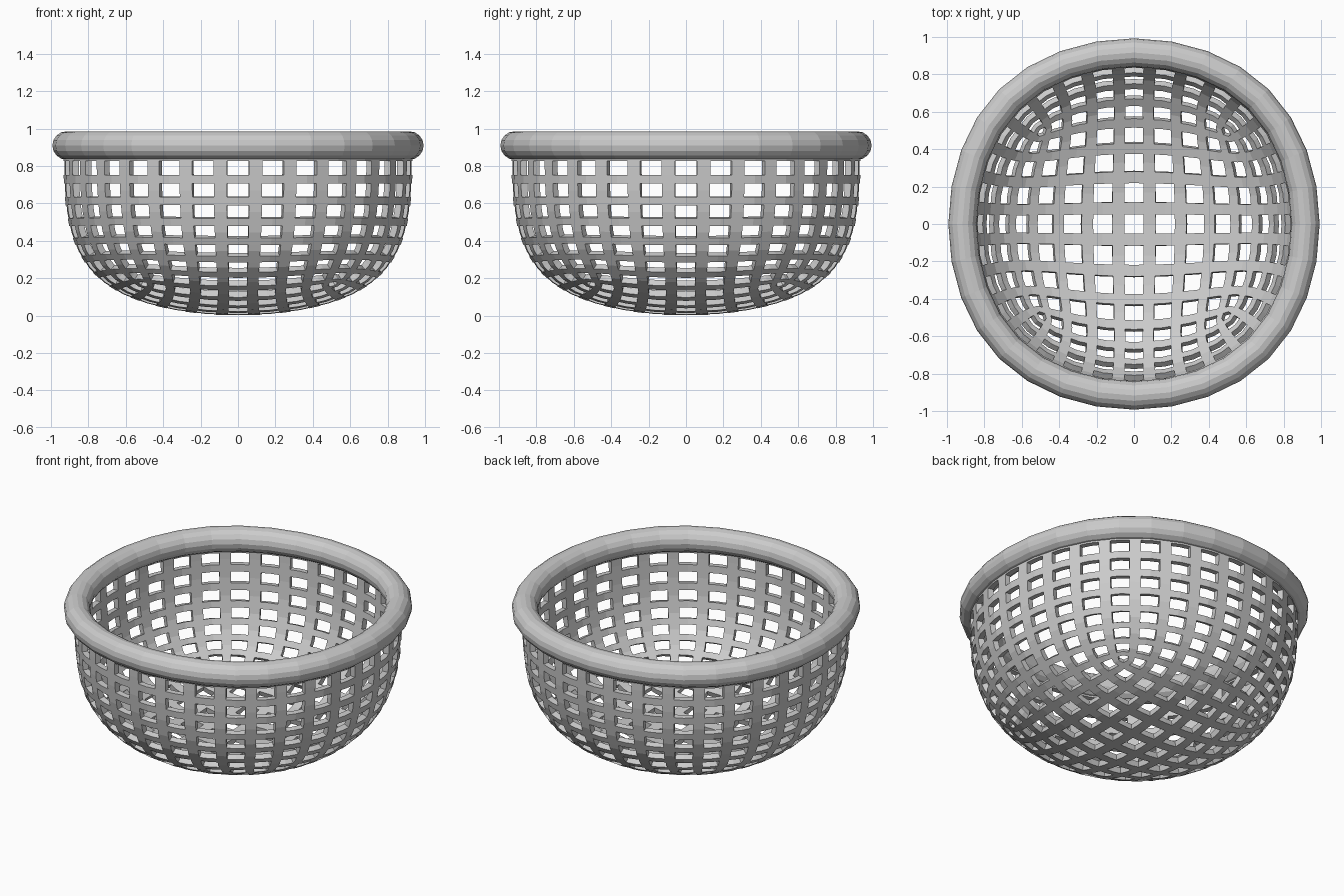
import bpy, bmesh, math
from mathutils import Vector

if "Cube" in bpy.data.objects:
    bpy.data.objects.remove(bpy.data.objects["Cube"])

HALF_W, HALF_H = 1.0, 0.485     # half size of the open box that is rounded into a bowl
THICK, HOLE = 0.035, 0.31       # wall thickness, hole half-size as a fraction of a cell
RIM_R, RIM_SIDES = 0.076, 16

grey = bpy.data.materials.new("light_grey")
grey.diffuse_color = (0.6, 0.6, 0.6, 1)
grey.use_nodes = True
grey.node_tree.nodes["Principled BSDF"].inputs["Base Color"].default_value = grey.diffuse_color


def add_object(name, mesh):
    ob = bpy.data.objects.new(name, mesh)
    bpy.context.collection.objects.link(ob)
    mesh.materials.clear()
    mesh.materials.append(grey)
    return ob


def applied(ob):
    deps = bpy.context.evaluated_depsgraph_get()
    deps.update()
    return bpy.data.meshes.new_from_object(ob.evaluated_get(deps))


# Rounded bowl: an open-topped box, subdivided and smoothed
bm = bmesh.new()
bmesh.ops.create_cube(bm, size=2)
bm.faces.ensure_lookup_table()
bmesh.ops.delete(bm, geom=[f for f in bm.faces if f.normal.z > 0.5], context='FACES_ONLY')
bmesh.ops.scale(bm, vec=(HALF_W, HALF_W, HALF_H), verts=bm.verts)
cage = bpy.data.meshes.new("bowl_cage")
bm.to_mesh(cage)
bm.free()
helper = add_object("bowl_cage", cage)
sub = helper.modifiers.new("round", 'SUBSURF')
sub.levels = sub.render_levels = 3
bowl = applied(helper)
bpy.data.objects.remove(helper)
lift = THICK / 2 - min(v.co.z for v in bowl.vertices)
for v in bowl.vertices:
    v.co.z += lift

# Lattice: each cell becomes a cross of strips, leaving a hole at every grid corner
src = bmesh.new()
src.from_mesh(bowl)
out = bmesh.new()
ticks = (0, HOLE, 1 - HOLE, 1)
for f in src.faces:
    a, b, c, d = (v.co for v in f.verts)
    grid = [[out.verts.new(a.lerp(b, s).lerp(d.lerp(c, s), t)) for s in ticks] for t in ticks]
    for i in range(3):
        for j in range(3):
            if i == 1 or j == 1:
                out.faces.new((grid[i][j], grid[i][j + 1], grid[i + 1][j + 1], grid[i + 1][j]))
bmesh.ops.remove_doubles(out, verts=out.verts, dist=1e-4)
bmesh.ops.delete(out, geom=[v for v in out.verts if not v.link_faces], context='VERTS')
lattice = bpy.data.meshes.new("woven_bowl")
out.to_mesh(lattice)
out.free()
basket = add_object("woven_bowl", lattice)
sol = basket.modifiers.new("thickness", 'SOLIDIFY')
sol.thickness, sol.offset = THICK, 0
basket.data = applied(basket)
basket.modifiers.clear()

# Rim: a round tube following the open edge of the bowl
path = sorted((v.co.copy() for v in src.verts if v.is_boundary),
              key=lambda p: math.atan2(p.y, p.x))
src.free()
rim = bmesh.new()
rings = []
for p in path:
    radial = Vector((p.x, p.y, 0)).normalized()
    ring = []
    for k in range(RIM_SIDES):
        t = 2 * math.pi * k / RIM_SIDES
        ring.append(rim.verts.new(p + radial * RIM_R * math.cos(t)
                                  + Vector((0, 0, RIM_R * math.sin(t)))))
    rings.append(ring)
for i, ring in enumerate(rings):
    nxt = rings[(i + 1) % len(rings)]
    for k in range(RIM_SIDES):
        m = (k + 1) % RIM_SIDES
        rim.faces.new((ring[k], nxt[k], nxt[m], ring[m]))
bmesh.ops.recalc_face_normals(rim, faces=rim.faces)
rim_mesh = bpy.data.meshes.new("rim")
rim.to_mesh(rim_mesh)
rim.free()
add_object("rim", rim_mesh)
